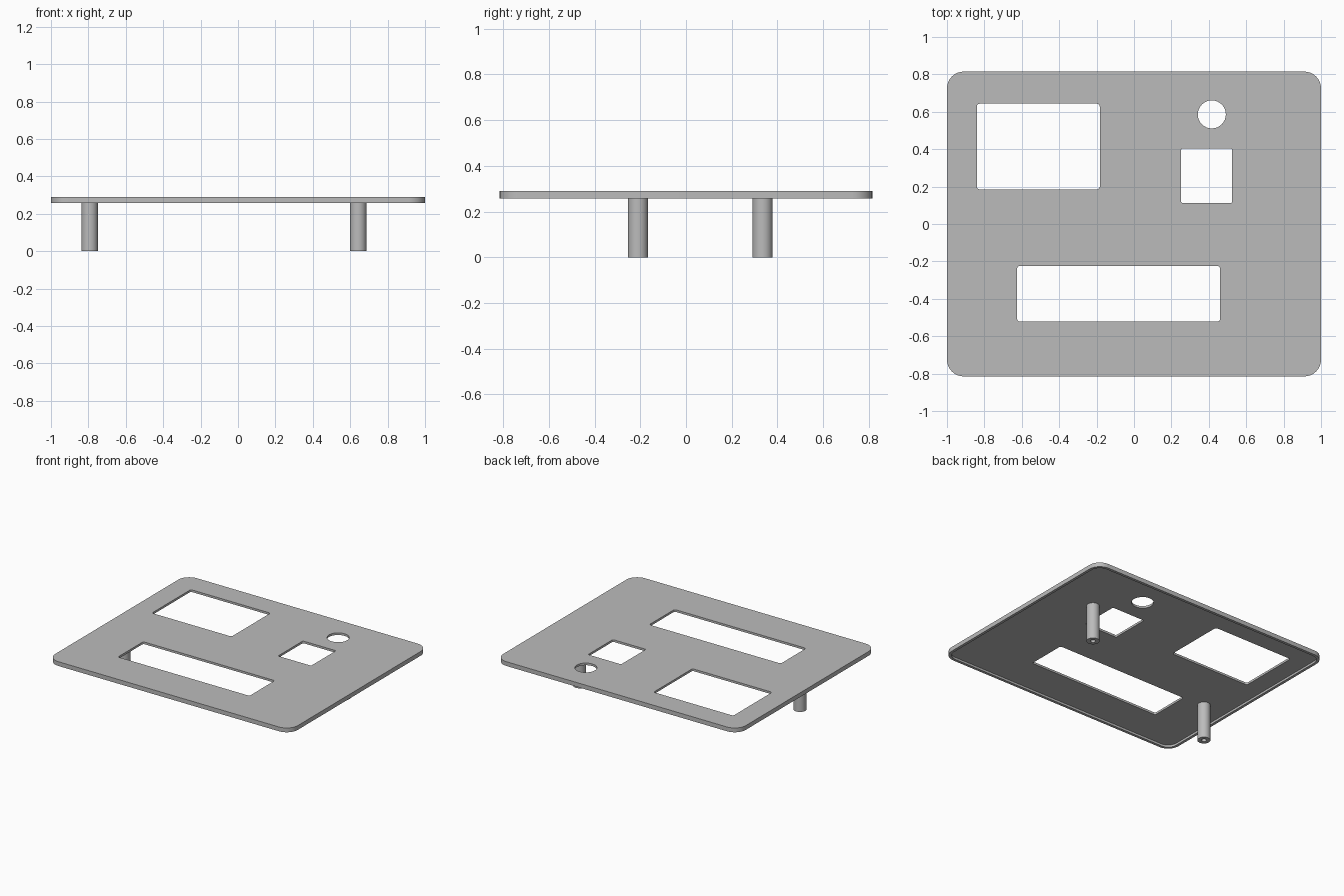
import bpy
import bmesh
import math

if "Cube" in bpy.data.objects:
    bpy.data.objects.remove(bpy.data.objects["Cube"], do_unlink=True)

grey = bpy.data.materials.new("Plain grey")
grey.use_nodes = True
grey.diffuse_color = (0.5, 0.5, 0.5, 1)
grey.node_tree.nodes["Principled BSDF"].inputs["Base Color"].default_value = (0.5, 0.5, 0.5, 1)

TOP, BOTTOM, RECESS = 0.29, 0.258, 0.274
LIP = 0.02


def rounded_slab(name, x0, x1, y0, y1, z0, z1, radius, steps=8):
    """Upright prism with a rounded rectangle outline."""
    cx, cy = (x0 + x1) / 2, (y0 + y1) / 2
    hx, hy = (x1 - x0) / 2 - radius, (y1 - y0) / 2 - radius
    bm = bmesh.new()
    ring = []
    for corner, (sx, sy) in enumerate([(1, 1), (-1, 1), (-1, -1), (1, -1)]):
        for i in range(steps + 1):
            a = (corner + i / steps) * math.pi / 2
            ring.append(bm.verts.new((cx + sx * hx + radius * math.cos(a),
                                      cy + sy * hy + radius * math.sin(a), z0)))
    bmesh.ops.remove_doubles(bm, verts=ring, dist=0.0001)
    face = bm.faces.new(list(bm.verts))
    out = bmesh.ops.extrude_face_region(bm, geom=[face])
    for v in out["geom"]:
        if isinstance(v, bmesh.types.BMVert):
            v.co.z = z1
    bmesh.ops.recalc_face_normals(bm, faces=bm.faces)
    mesh = bpy.data.meshes.new(name)
    bm.to_mesh(mesh)
    bm.free()
    mesh.materials.append(grey)
    obj = bpy.data.objects.new(name, mesh)
    bpy.context.collection.objects.link(obj)
    return obj


def select(obj):
    bpy.ops.object.select_all(action='DESELECT')
    obj.select_set(True)
    bpy.context.view_layer.objects.active = obj


def cut(obj, cutter):
    select(obj)
    mod = obj.modifiers.new("Cut", 'BOOLEAN')
    mod.operation = 'DIFFERENCE'
    mod.solver = 'EXACT'
    mod.object = cutter
    bpy.ops.object.modifier_apply(modifier=mod.name)
    bpy.data.objects.remove(cutter, do_unlink=True)


def smooth(obj):
    select(obj)
    bpy.ops.object.shade_smooth_by_angle(angle=math.radians(30))


# Panel with a shallow recess underneath, leaving a thin rim
panel = rounded_slab("panel", -1, 1, -0.815, 0.815, BOTTOM, TOP, 0.09)
cut(panel, rounded_slab("recess_cutter", -1 + LIP, 1 - LIP, -0.815 + LIP, 0.815 - LIP,
                        BOTTOM - 0.1, RECESS, 0.09 - LIP))

# Openings: large window, square window, long slot, round hole
for x0, x1, y0, y1, r in [(-0.84, -0.183, 0.185, 0.643, 0.015),
                          (0.252, 0.525, 0.112, 0.405, 0.01),
                          (-0.625, 0.46, -0.522, -0.224, 0.015),
                          (0.341, 0.491, 0.511, 0.661, 0.075)]:
    cut(panel, rounded_slab("opening_cutter", x0, x1, y0, y1, 0.1, 0.4, r))
smooth(panel)

# Mounting posts with a screw hole in the foot
for name, x, y in [("right_post", -0.793, -0.21), ("left_post", 0.643, 0.335)]:
    r, h = 0.044, 0.017
    post = rounded_slab(name, x - r, x + r, y - r, y + r, 0, RECESS, r)
    cut(post, rounded_slab("screw_cutter", x - h, x + h, y - h, y + h, -0.1, 0.22, h))
    smooth(post)
